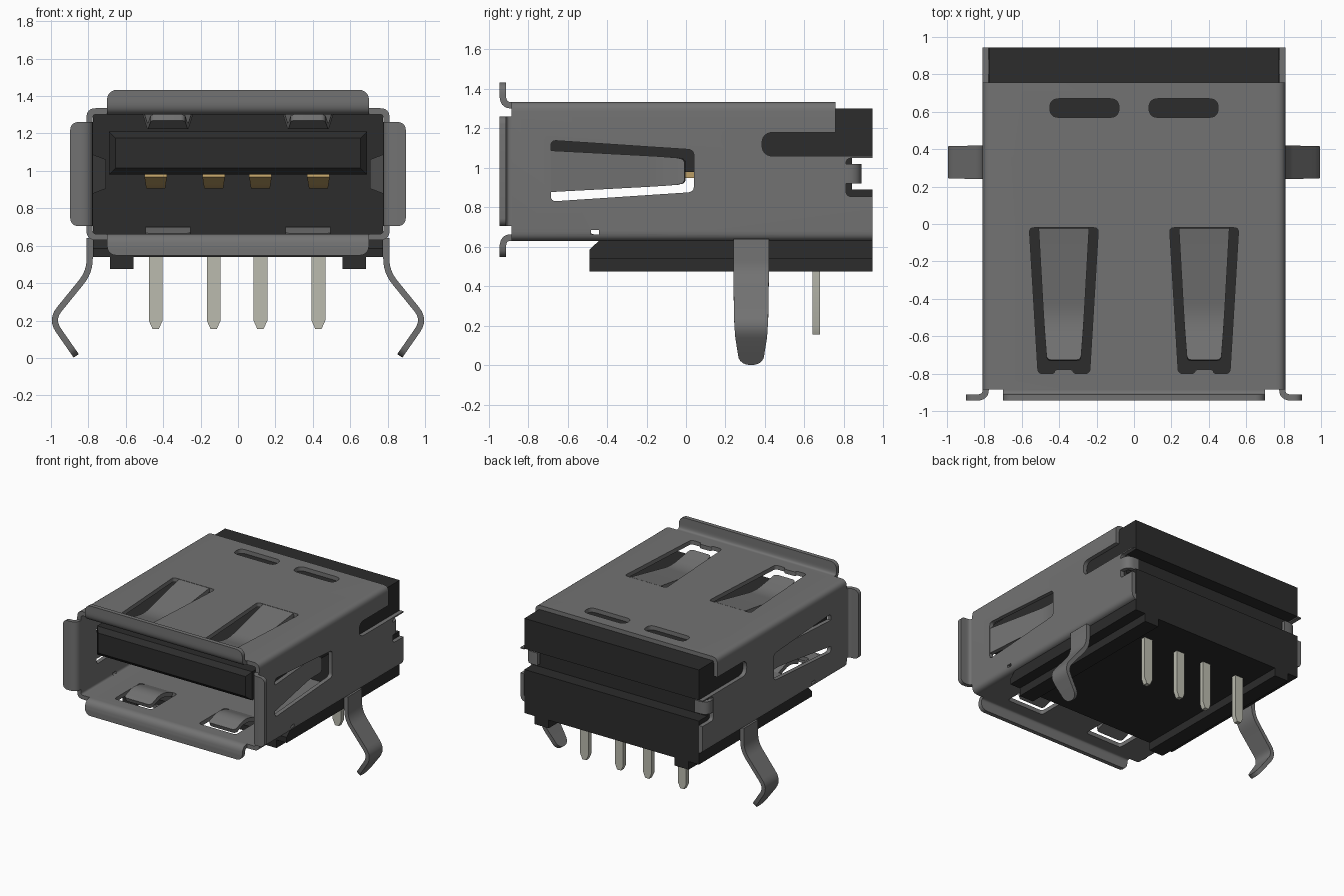
import bpy, bmesh, math
from mathutils import Vector

if "Cube" in bpy.data.objects:
    bpy.data.objects.remove(bpy.data.objects["Cube"])

T = 0.033  # sheet metal thickness


def material(name, rgb):
    m = bpy.data.materials.new(name)
    m.diffuse_color = (*rgb, 1)
    m.use_nodes = True
    m.node_tree.nodes["Principled BSDF"].inputs["Base Color"].default_value = m.diffuse_color
    return m


STEEL = material("steel", (0.17, 0.17, 0.17))
BLACK = material("black_plastic", (0.025, 0.025, 0.025))
GOLD = material("gold", (0.5, 0.34, 0.13))
TIN = material("tin", (0.5, 0.5, 0.43))


def finish(name, bm, mat):
    bmesh.ops.recalc_face_normals(bm, faces=bm.faces)
    me = bpy.data.meshes.new(name)
    bm.to_mesh(me)
    bm.free()
    ob = bpy.data.objects.new(name, me)
    bpy.context.collection.objects.link(ob)
    if mat:
        me.materials.append(mat)
    return ob


def smooth(ob):
    bpy.ops.object.select_all(action='DESELECT')
    ob.select_set(True)
    bpy.context.view_layer.objects.active = ob
    bpy.ops.object.shade_smooth_by_angle(angle=math.radians(30))


def fillet(pts, r, closed):
    """Round the corners of a path or polygon."""
    pts = [Vector(p) for p in pts]
    n, out, lim = len(pts), [], 0.49 if closed else 0.9
    for i, p in enumerate(pts):
        if r == 0 or (not closed and i in (0, n - 1)):
            out.append(p)
            continue
        a, b = pts[i - 1] - p, pts[(i + 1) % n] - p
        A = p + a.normalized() * min(r, lim * a.length)
        B = p + b.normalized() * min(r, lim * b.length)
        for k in range(7):
            t = k / 6
            out.append(A * (1 - t) ** 2 + p * 2 * t * (1 - t) + B * t * t)
    return out


def prism(name, pts, r, lo, hi, to3d, mat=None):
    """Extrude a rounded polygon from lo to hi."""
    bm = bmesh.new()
    ring = fillet(pts, r, True)
    ends = [[bm.verts.new(to3d(p[0], p[1], h)) for p in ring] for h in (lo, hi)]
    n = len(ring)
    for e in ends:
        bm.faces.new(e)
    for i in range(n):
        j = (i + 1) % n
        bm.faces.new((ends[0][i], ends[0][j], ends[1][j], ends[1][i]))
    return finish(name, bm, mat)


def strip(name, path, to3d, mat=STEEL, r=0.05, tip=0.0, t=T):
    """Bent sheet: path points are (a, b, half_width)."""
    pts = fillet(path, r, False)
    if tip:  # rounded free end
        end = pts.pop()
        d = (end - pts[-1]).xy.normalized()
        for k in range(6):
            ang = k / 5 * math.pi / 2
            q = end.xy - d * tip * (1 - math.sin(ang))
            pts.append(Vector((q.x, q.y, end.z - tip * (1 - math.cos(ang)))))
    bm, secs = bmesh.new(), []
    for i, p in enumerate(pts):
        d = (pts[min(i + 1, len(pts) - 1)] - pts[max(i - 1, 0)]).xy.normalized()
        o = Vector((-d.y, d.x)) * t / 2
        secs.append([bm.verts.new(to3d(p.x + o.x * s, p.y + o.y * s, p.z * w))
                     for s, w in ((1, 1), (1, -1), (-1, -1), (-1, 1))])
    for a, b in zip(secs, secs[1:]):
        for k in range(4):
            m = (k + 1) % 4
            bm.faces.new((a[k], a[m], b[m], b[k]))
    bm.faces.new(secs[0])
    bm.faces.new(secs[-1])
    ob = finish(name, bm, mat)
    smooth(ob)
    return ob


def rect(a0, a1, b0, b1):
    return [(a0, b0), (a1, b0), (a1, b1), (a0, b1)]


along_y = lambda a, b, h: (a, h, b)   # polygon in x, z
along_x = lambda a, b, h: (h, a, b)   # polygon in y, z
along_z = lambda a, b, h: (a, b, h)   # polygon in x, y

# Shell: rounded tube with windows cut out
shell = prism("shell", rect(-.81, .81, .63, 1.335), .05, -.885, .945, along_y, STEEL)
cutters = [
    prism("cut_bore", rect(-.81 + T, .81 - T, .63 + T, 1.335 - T), .02, -2, 2, along_y),
    prism("cut_rear_top", rect(.757, 2, 1.06, 2), 0, -2, 2, along_x),
    prism("cut_side_slot", rect(.385, 1.2, 1.06, 1.18), .058, -2, 2, along_x),
    prism("cut_rear_notch", rect(.81, 1.2, .855, 1.05), .03, -2, 2, along_x),
    prism("cut_floor", rect(-.776, .776, .3, 2), 0, .5, .8, along_z),
    prism("cut_small_notch", rect(-.48, -.44, .664, .685), 0, -2, 2, along_x),
    prism("cut_side_window", [(-.685, .83), (.04, .878), (.04, 1.092), (-.685, 1.14)],
          .03, -2, 2, along_x),
]
for s in (-1, 1):
    c = s * .375
    cutters += [
        prism("cut_top_window", [(c - .185, -.02), (c - .138, -.8), (c - .05, -.8), (c - .05, -.778),
              (c + .05, -.778), (c + .05, -.8), (c + .138, -.8), (c + .185, -.02)],
              .025, 1.2, 1.5, along_z),
        prism("cut_bottom_window", rect(c - .165, c + .165, -.8, -.47), .025, .5, .8, along_z),
        prism("cut_top_slot", rect(s * .08, s * .45, .57, .67), .049, 1.2, 1.5, along_z),
    ]
bpy.context.view_layer.objects.active = shell
for cut in cutters:
    cut.hide_render = True
    mod = shell.modifiers.new("cut", 'BOOLEAN')
    mod.operation, mod.solver, mod.object = 'DIFFERENCE', 'EXACT', cut
    bpy.ops.object.modifier_apply(modifier=mod.name)
for cut in cutters:
    bpy.data.objects.remove(cut)
smooth(shell)

# Flared lips at the top and bottom of the mouth
for name, z0, z1 in (("top_lip", 1.318, 1.433), ("bottom_lip", .647, .548)):
    strip(name, [(-.885, z0, .7), (-.928, z0, .7), (-.928, z1, .7)],
          lambda a, b, w: (w, a, b), tip=.05)

for s, side in ((-1, "left"), (1, "right")):
    # Side lip
    strip(side + "_lip", [(-.885, .793, .278), (-.928, .793, .278), (-.928, .897, .278)],
          lambda a, b, w: (s * b, a, .983 + w), tip=.04)
    # Side spring finger, bent inward
    strip(side + "_spring", [(-.685, .793, .105), (-.12, .715, .075), (-.005, .735, .065)],
          lambda a, b, w: (s * b, a, .983 + w), r=.08, tip=.025)
    # Top and bottom spring fingers
    strip(side + "_top_spring", [(-.02, 1.318, .135), (-.5, 1.232, .108), (-.73, 1.285, .093)],
          lambda a, b, w: (s * .375 + w, a, b), r=.08, tip=.025)
    strip(side + "_bottom_spring", [(-.47, .647, .12), (-.61, .695, .12), (-.74, .65, .12)],
          lambda a, b, w: (s * .375 + w, a, b), r=.06, tip=.025)
    # Rear tab folded around the plastic
    strip(side + "_rear_tab", [(.793, .8, .05), (.793, .873, .05), (.7, .873, .05)],
          lambda a, b, w: (s * a, b, .97 + w))
    # Board mounting leg
    strip(side + "_leg", [(.793, .64, .09), (.793, .46, .09), (1.0, .205, .086), (.865, .011, .066)],
          lambda a, b, w: (s * a, .33 + w, b), r=.07, tip=.06)
    # Rail under the base
    prism(side + "_rail", rect(s * .56, s * .685, -.49, .945), 0, .475, .545, along_z, BLACK)

# Plastic body: base, back wall and rear groove in one profile
prism("body", [(-.49, .54), (-.49, .585), (-.44, .632), (.3, .632), (.3, 1.301), (.945, 1.301),
               (.945, 1.057), (.84, 1.057), (.84, .89), (.945, .89), (.945, .54)],
      0, -.776, .776, along_x, BLACK)

# Tongue with chamfered front
tongue = prism("tongue", rect(-.69, .69, .98, 1.21), 0, -.84, .31, along_y, BLACK)
bm = bmesh.new()
bm.from_mesh(tongue.data)
front = [e for e in bm.edges if all(v.co.y < -.8 for v in e.verts)]
bmesh.ops.bevel(bm, geom=front, offset=.035, segments=1, affect='EDGES')
bm.to_mesh(tongue.data)
bm.free()

# Contacts under the tongue and solder pins
for i, x in enumerate((-.44, -.13, .12, .43), 1):
    strip(f"contact_{i}", [(.31, .966, .05), (-.15, .962, .05), (-.58, .915, .05), (-.74, .98, .06)],
          lambda a, b, w: (x + w, a, b), GOLD, r=.08, t=.03)
    strip(f"pin_{i}", [(.66, .6, .037), (.66, .2, .037), (.66, .155, .017)],
          lambda a, b, w: (x + w, a, b), TIN, r=0, t=.037)
